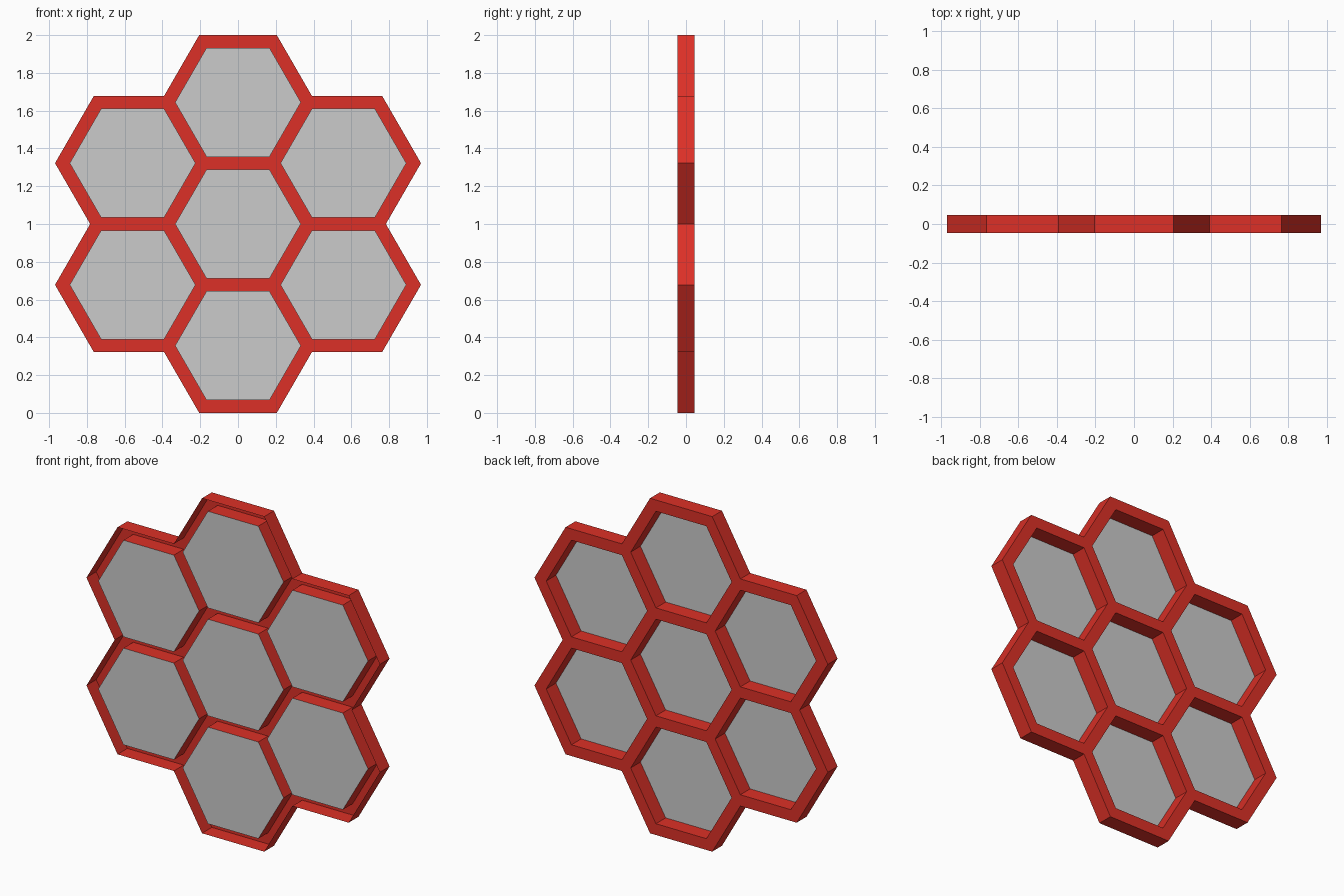
import bpy, bmesh
from math import sin, cos, radians, sqrt

if "Cube" in bpy.data.objects:
    bpy.data.objects.remove(bpy.data.objects["Cube"])

HALF = 0.046                 # half depth of the frame
RI = 0.2885                  # apothem of a cell opening
WALL = (1 - 3 * RI) / 2      # wall width
PITCH = 2 * RI + WALL        # distance between cell centres
R_IN = RI * 2 / sqrt(3)
R_OUT = (RI + WALL) * 2 / sqrt(3)


def polar(r, deg, c=(0, 0)):
    return c[0] + r * cos(radians(deg)), c[1] + r * sin(radians(deg))


def hexagon(c):
    return [polar(R_IN, 60 * i, c) for i in range(6)]


def finish(bm, name, mat=None):
    me = bpy.data.meshes.new(name)
    bm.to_mesh(me)
    bm.free()
    ob = bpy.data.objects.new(name, me)
    ob.location.z = 1
    bpy.context.collection.objects.link(ob)
    if mat:
        me.materials.append(mat)
    return ob


red = bpy.data.materials.new("red")
red.diffuse_color = (0.72, 0.03, 0.02, 1)
red.use_nodes = True
red.node_tree.nodes["Principled BSDF"].inputs["Base Color"].default_value = red.diffuse_color

centres = [(0, 0)] + [polar(PITCH, 90 + 60 * k) for k in range(6)]

# Outer outline of the joined cells: two corners per cell and a notch
outline = []
for k in range(6):
    a = 90 + 60 * k
    c = centres[k + 1]
    outline.append(polar(R_OUT, a - 30, c))
    outline.append(polar(R_OUT, a + 30, c))
    outline.append(polar(R_OUT + PITCH / sqrt(3), a + 30))

# Frame: outer and cell walls joined by the back face, channels open at the front
bm = bmesh.new()
back_edges = []
for loop in [outline] + [hexagon(c) for c in centres]:
    front = [bm.verts.new((x, -HALF, z)) for x, z in loop]
    back = [bm.verts.new((x, HALF, z)) for x, z in loop]
    n = len(loop)
    for i in range(n):
        j = (i + 1) % n
        bm.faces.new((front[i], front[j], back[j], back[i]))
        back_edges.append(bm.edges.get((back[i], back[j])))
bmesh.ops.triangle_fill(bm, use_beauty=True, use_dissolve=False,
                        edges=back_edges, normal=(0, 1, 0))
bmesh.ops.recalc_face_normals(bm, faces=bm.faces[:])
finish(bm, "honeycomb_frame", red)

# Grey panels closing the front of each cell
for k, c in enumerate(centres):
    bm = bmesh.new()
    bm.faces.new([bm.verts.new((x, -HALF, z)) for x, z in hexagon(c)])
    finish(bm, f"cell_panel_{k + 1}")
